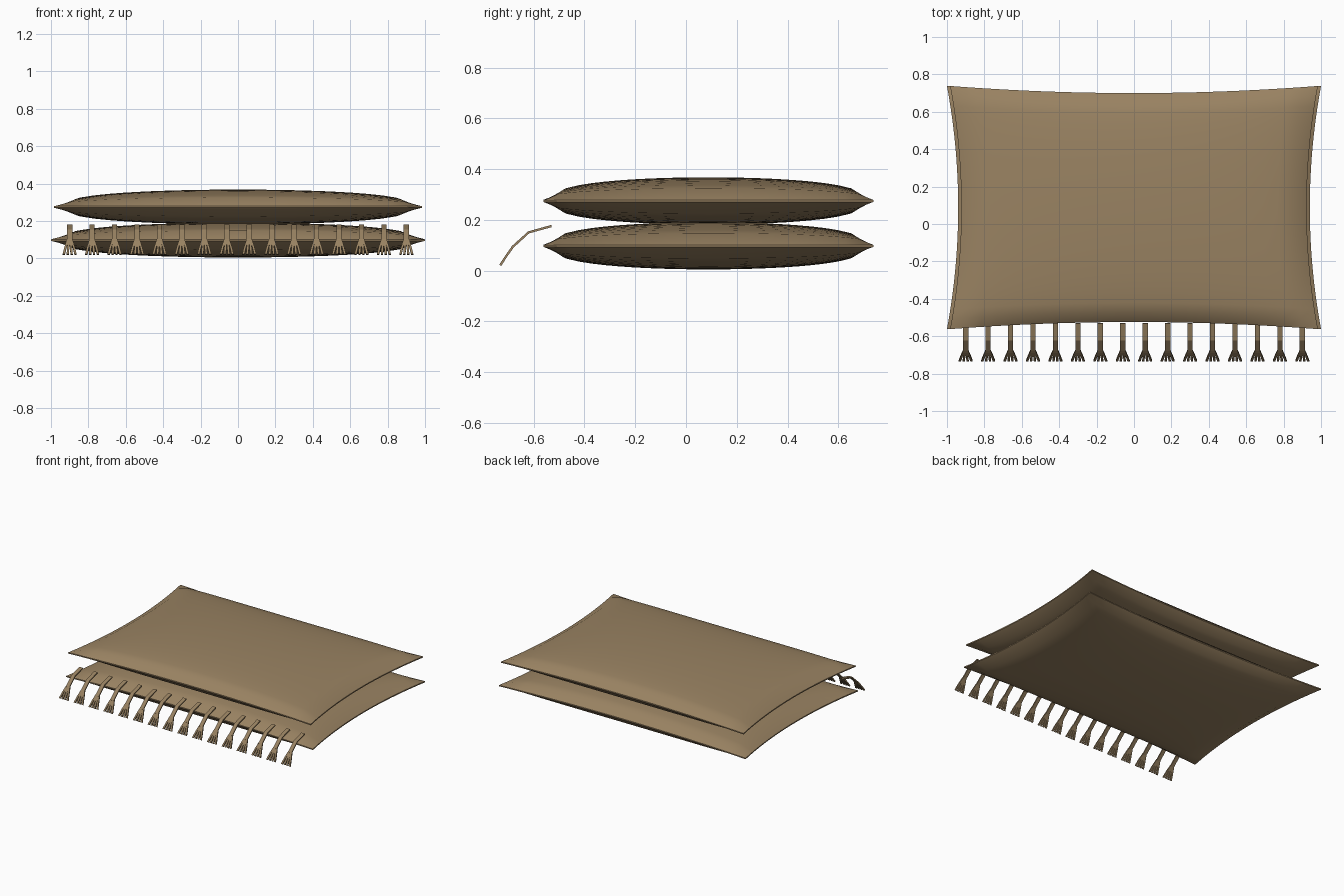
import bpy, bmesh
from mathutils import Vector

cube = bpy.data.objects.get("Cube")
if cube:
    bpy.data.objects.remove(cube)

# One woven fabric colour
fabric = bpy.data.materials.new("tan_fabric")
fabric.use_nodes = True
color = (0.32, 0.225, 0.122, 1)
fabric.diffuse_color = color
bsdf = fabric.node_tree.nodes["Principled BSDF"]
bsdf.inputs["Base Color"].default_value = color
bsdf.inputs["Roughness"].default_value = 0.9

CENTER_Y = 0.088
STEPS = 24


def finish(name, bm, smooth):
    bmesh.ops.recalc_face_normals(bm, faces=bm.faces)
    mesh = bpy.data.meshes.new(name)
    bm.to_mesh(mesh)
    bm.free()
    obj = bpy.data.objects.new(name, mesh)
    bpy.context.collection.objects.link(obj)
    mesh.materials.append(fabric)
    if smooth:
        bpy.ops.object.select_all(action="DESELECT")
        obj.select_set(True)
        bpy.context.view_layer.objects.active = obj
        bpy.ops.object.shade_smooth_by_angle(angle=0.7)
    return obj


def cushion(name, half_x, z):
    """Two puffed sheets with pinched-in sides, joined by a thin seam band."""
    half_y, puff, seam = 0.65, 0.089, 0.004
    bm = bmesh.new()
    for side in (1, -1):
        grid = bmesh.ops.create_grid(bm, x_segments=STEPS, y_segments=STEPS, size=1)
        for v in grid["verts"]:
            u, w = v.co.x, v.co.y
            dome = max(0, (1 - u * u) * (1 - w * w)) ** 0.36
            v.co = (u * (half_x - 0.06 * (1 - w * w)),
                    CENTER_Y + w * (half_y - 0.038 * (1 - u * u)),
                    z + side * (seam + puff * dome))
    rim = [e for e in bm.edges if e.is_boundary]
    bmesh.ops.bridge_loops(bm, edges=rim)
    return finish(name, bm, True)


def ribbon(bm, path, width, thick):
    """Sweep a rectangular strip along a path of points."""
    rings = []
    for i, p in enumerate(path):
        along = path[min(i + 1, len(path) - 1)] - path[max(i - 1, 0)]
        up = along.cross(Vector((1, 0, 0))).normalized() * thick / 2
        across = Vector((width / 2, 0, 0))
        rings.append([bm.verts.new(p + a + b) for a, b in
                      ((across, up), (-across, up), (-across, -up), (across, -up))])
    for a, b in zip(rings, rings[1:]):
        for k in range(4):
            n = (k + 1) % 4
            bm.faces.new((a[k], a[n], b[n], b[k]))
    bm.faces.new(rings[0])
    bm.faces.new(rings[-1])


def tassel(name, x):
    """A bent strap that splits into four splayed strands."""
    bm = bmesh.new()
    bend = [Vector((x, y, z)) for y, z in
            ((-0.53, 0.176), (-0.62, 0.151), (-0.685, 0.092))]
    ribbon(bm, bend, 0.028, 0.009)
    for s in (-1.5, -0.5, 0.5, 1.5):
        ribbon(bm, [Vector((x + s * 0.006, -0.678, 0.1)),
                    Vector((x + s * 0.015, -0.708, 0.058)),
                    Vector((x + s * 0.021, -0.732, 0.021))], 0.012, 0.009)
    return finish(name, bm, False)


cushion("lower_cushion", 1.0, 0.098)
cushion("upper_cushion", 0.983, 0.275)

# Row of tassels along the front
COUNT = 16
for i in range(COUNT):
    tassel(f"tassel_{i + 1}", -0.9 + 1.8 * i / (COUNT - 1))
